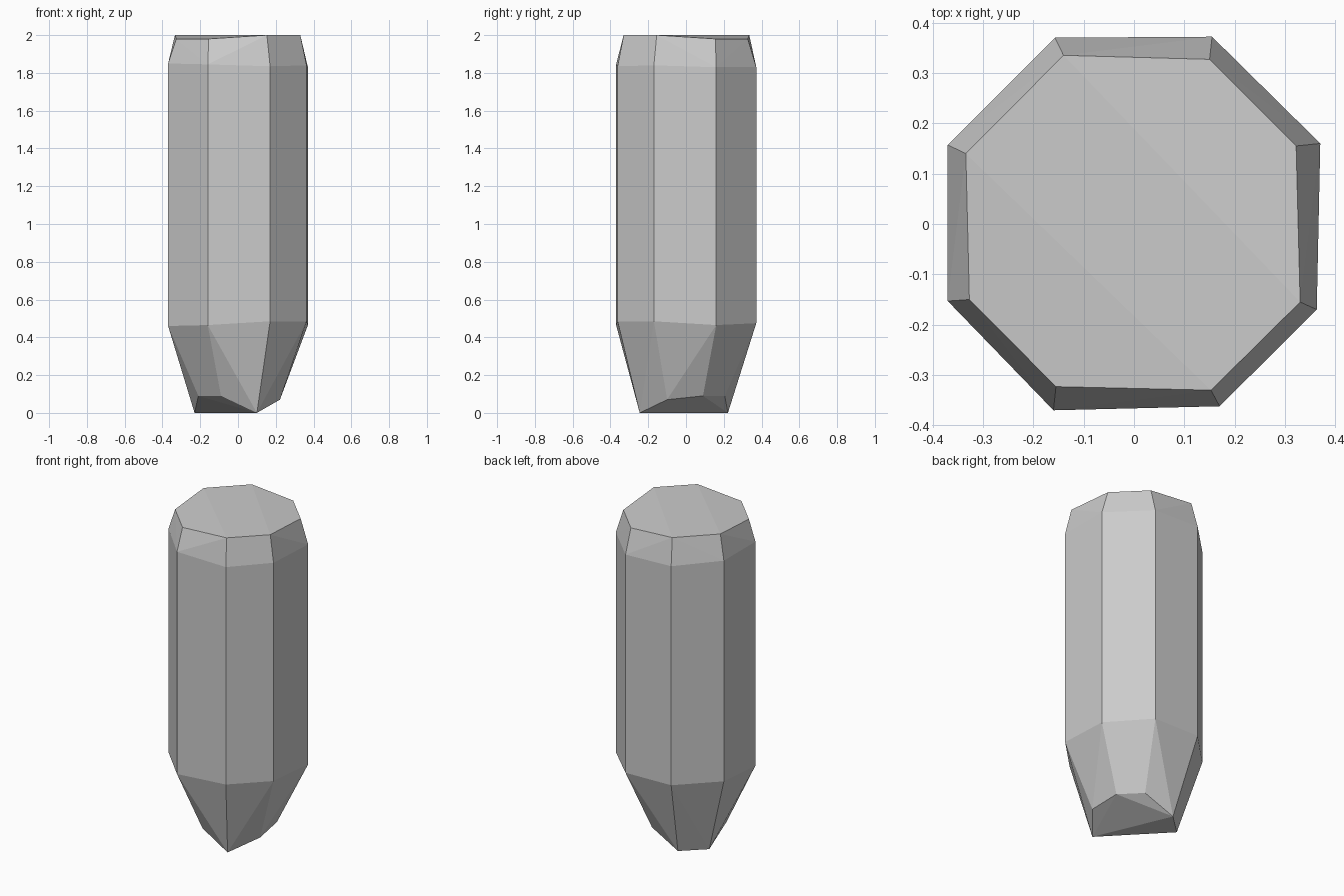
import bpy
import bmesh

# Outer octagon corners, anticlockwise from front left
OUTER = [(-0.16, -0.37), (0.17, -0.362), (0.363, -0.17), (0.37, 0.16),
         (0.155, 0.372), (-0.157, 0.37), (-0.37, 0.157), (-0.37, -0.153)]
# Worn top rim and rough tip, same corner order
TOP = [(-0.155, -0.323, 1.98), (0.153, -0.33, 2.0), (0.33, -0.155, 2.0),
       (0.322, 0.155, 1.98), (0.15, 0.327, 1.98), (-0.14, 0.335, 2.0),
       (-0.334, 0.14, 2.0), (-0.327, -0.15, 1.98)]
TIP = [(-0.09, -0.22, 0.09), (0.10, -0.245, 0.0), (0.222, -0.10, 0.07),
       (0.205, 0.09, 0.09), (0.09, 0.205, 0.09), (-0.10, 0.222, 0.0),
       (-0.23, 0.10, 0.0), (-0.21, -0.10, 0.09)]
SHOULDER_Z = [1.845, 1.835, 1.84, 1.83, 1.83, 1.84, 1.85, 1.85]
TAPER_Z = [0.465, 0.485, 0.485, 0.465, 0.475, 0.48, 0.48, 0.46]


def ring(heights):
    return [(x, y, z) for (x, y), z in zip(OUTER, heights)]


# Hewn stake: octagonal shaft, chamfered top, tapered faceted tip
bm = bmesh.new()
for co in TOP + ring(SHOULDER_Z) + ring(TAPER_Z) + TIP:
    bm.verts.new(co)
bmesh.ops.convex_hull(bm, input=bm.verts[:])
bmesh.ops.dissolve_limit(bm, angle_limit=0.01, verts=bm.verts[:], edges=bm.edges[:])
bmesh.ops.recalc_face_normals(bm, faces=bm.faces[:])

mesh = bpy.data.meshes.new("stake")
bm.to_mesh(mesh)
bm.free()
bpy.context.collection.objects.link(bpy.data.objects.new("stake", mesh))
